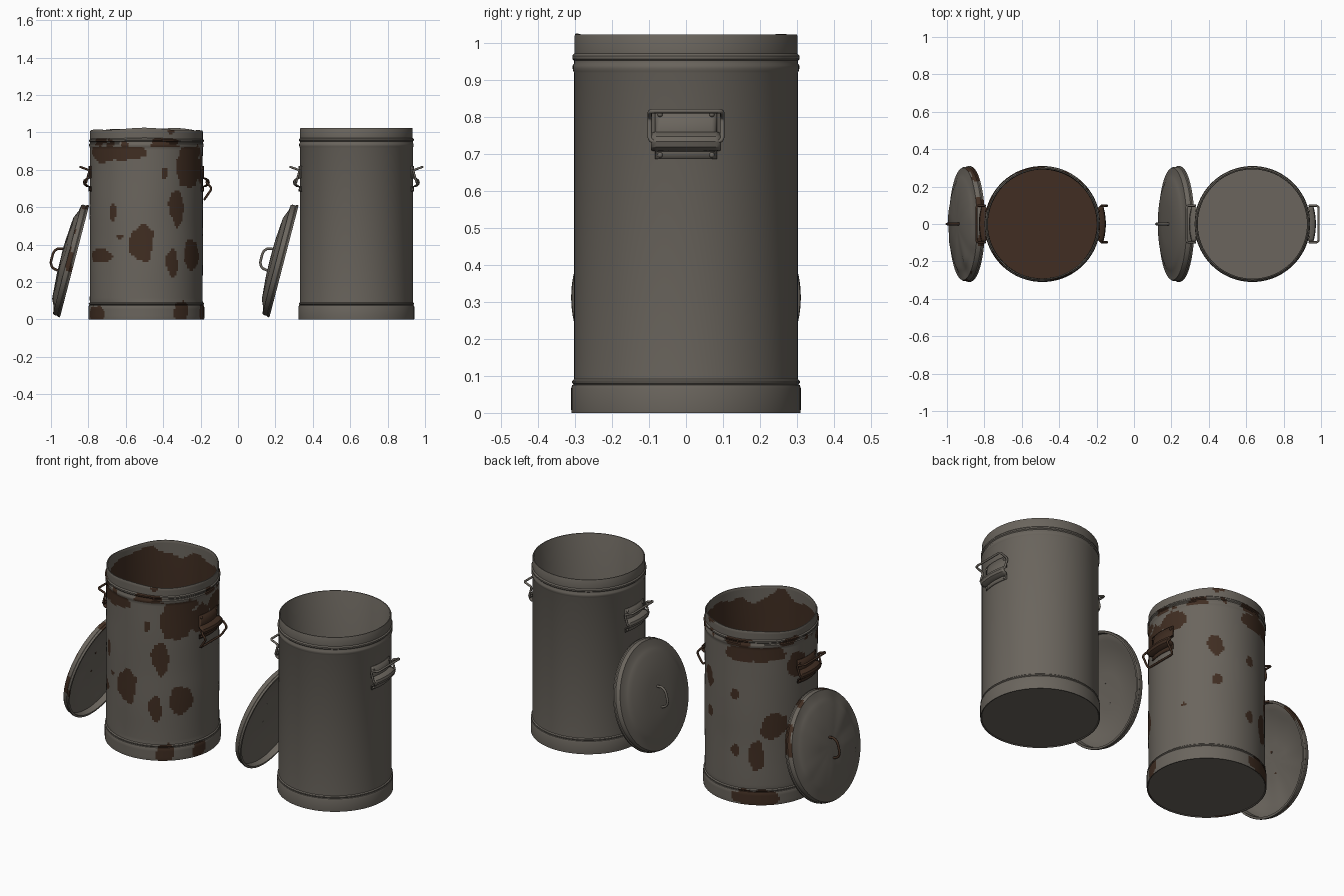
import bpy, bmesh, math
from mathutils import Vector, noise

if "Cube" in bpy.data.objects:
    bpy.data.objects.remove(bpy.data.objects["Cube"])

def material(name, rgb):
    m = bpy.data.materials.new(name)
    m.diffuse_color = (*rgb, 1)
    m.use_nodes = True
    m.node_tree.nodes["Principled BSDF"].inputs["Base Color"].default_value = m.diffuse_color
    return m

STEEL = material("galvanised_grey", (0.145, 0.130, 0.110))
RUST = material("rust_brown", (0.052, 0.027, 0.016))

# Rust patches on the can wall: angle from the front (deg), height, half width (deg), half height
PATCHES = [
    (-39, .89, 38, .045), (19, .78, 4, .035), (50, .80, 20, .10), (32, .60, 9, .10),
    (-36, .57, 4, .05), (-6, .41, 12, .10), (-55, .34, 18, .035), (28, .30, 7, .075),
    (53, .34, 13, .075), (55, .89, 18, .04), (76, .80, 16, .08), (-28, .44, 3, .012),
    (-60, .03, 14, .05), (36, .04, 10, .06), (75, .03, 8, .05), (208, .88, 36, .05),
    (187, .63, 5, .035), (228, .46, 13, .085), (210, .29, 8, .09), (188, .31, 5, .035),
    (149, .68, 8, .06), (150, .48, 5, .03), (210, .04, 24, .06), (255, .80, 13, .07),
    (103, .85, 14, .06), (117, .34, 2, .012),
]

def finish(name, bm, mats, loc=(0, 0, 0), rot=(0, 0, 0), angle=35):
    mesh = bpy.data.meshes.new(name)
    bm.to_mesh(mesh)
    bm.free()
    for m in mats:
        mesh.materials.append(m)
    mesh.shade_smooth()
    mesh.set_sharp_from_angle(angle=math.radians(angle))
    ob = bpy.data.objects.new(name, mesh)
    ob.location, ob.rotation_euler = loc, rot
    bpy.context.collection.objects.link(ob)
    return ob

def lathe(profile, segs, step=None):
    """Revolve an (r, z) profile; tall spans are split into rows of about 'step'."""
    pts = [profile[0]]
    for (r0, z0), (r1, z1) in zip(profile, profile[1:]):
        n = max(1, round(abs(z1 - z0) / step)) if step else 1
        pts += [(r0 + (r1 - r0) * i / n, z0 + (z1 - z0) * i / n) for i in range(1, n + 1)]
    bm = bmesh.new()
    rings = [[bm.verts.new((r * math.cos(a), r * math.sin(a), z))
              for a in (2 * math.pi * k / segs for k in range(segs))] for r, z in pts]
    for a, b in zip(rings, rings[1:]):
        for k in range(segs):
            j = (k + 1) % segs
            bm.faces.new((a[k], a[j], b[j], b[k]))
    bmesh.ops.remove_doubles(bm, verts=bm.verts, dist=1e-5)
    bmesh.ops.recalc_face_normals(bm, faces=bm.faces)
    return bm

def rounded(points, radius, closed):
    """Replace the corners of a path with short arcs."""
    pts, out, n = [Vector(p) for p in points], [], len(points)
    for i, p in enumerate(pts):
        if not closed and i in (0, n - 1):
            out.append(p)
            continue
        a, b = pts[i - 1] - p, pts[(i + 1) % n] - p
        a, b = p + a.normalized() * radius, p + b.normalized() * radius
        for t in (0, .25, .5, .75, 1):
            out.append(a * (1 - t) ** 2 + p * 2 * t * (1 - t) + b * t * t)
    return out

def rod(name, points, radius, mat, loc, rot, closed):
    """Bent wire with a round section."""
    cu = bpy.data.curves.new(name, 'CURVE')
    cu.dimensions, cu.bevel_depth, cu.bevel_resolution = '3D', radius, 3
    cu.use_fill_caps = True
    pts = rounded(points, .014, closed)
    sp = cu.splines.new('POLY')
    sp.points.add(len(pts) - 1)
    for q, p in zip(sp.points, pts):
        q.co = (*p, 1)
    sp.use_cyclic_u = closed
    cu.materials.append(mat)
    ob = bpy.data.objects.new(name, cu)
    ob.location, ob.rotation_euler = loc, rot
    bpy.context.collection.objects.link(ob)

def wall_is_rusty(c, normal):
    r, z = math.hypot(c.x, c.y), c.z
    n = noise.noise(c * 11) + .5 * noise.noise(c * 27)
    if r < .297 and z > .012:                       # inside: bare metal only near the rim
        return z < .95 + .09 * noise.noise(c * 7)
    if normal.z < -.9 and z < .02:
        return False
    if z > .922:                                    # beads and rim
        return n > (.12 if z < .97 else .5)
    phi = math.degrees(math.atan2(c.x, -c.y))
    for a, h, w, t in PATCHES:
        d = (phi - a + 180) % 360 - 180
        if (d / w) ** 2 + ((z - h) / t) ** 2 + .7 * n < 1:
            return True
    return False

CAN = [(0, .004), (.302, .004), (.304, 0), (.309, 0), (.310, .01), (.310, .066), (.307, .075),
       (.304, .077), (.308, .081), (.308, .086), (.302, .091), (.302, .918), (.304, .922),
       (.306, .930), (.306, .938), (.302, .944), (.302, .951), (.307, .956), (.307, .964),
       (.301, .970), (.301, 1.018), (.299, 1.022), (.294, 1.022), (.292, 1.018),
       (.292, .03), (0, .03)]

LID = [(0, .068), (.1, .067), (.23, .058), (.262, .038), (.296, .034), (.297, 0), (.308, 0),
       (.310, .004), (.310, .011), (.305, .016), (.305, .033), (.300, .041), (.270, .045),
       (.250, .053), (.225, .064), (.1, .074), (0, .076)]

LID_TILT = (0, math.radians(-75.4), 0)

# Side handle bail, as (distance from can axis, height): pivot, bend, grip
RAISED = [(.322, .733), (.303, .797), (.353, .815)]
LOWERED = [(.322, .733), (.350, .700), (.311, .642)]

# Bracket section: distance from can axis, height, half width
BRACKET = [(.306, .685, .083), (.306, .708, .083), (.320, .711, .094), (.333, .720, .094),
           (.337, .733, .094), (.333, .745, .094), (.320, .754, .094), (.306, .757, .083),
           (.306, .820, .083)]

def side_handle(name, mat, loc, turn, bail):
    rot = (0, 0, turn)
    # bracket plate pressed around the pivot
    bm = bmesh.new()
    rows = []
    for r, z, w in BRACKET:
        angles = [math.asin(w / r) * k / 6 for k in range(-6, 7)]
        rows.append([bm.verts.new((r * math.cos(a), r * math.sin(a), z)) for a in angles])
    for a, b in zip(rows, rows[1:]):
        for k in range(12):
            bm.faces.new((a[k], a[k + 1], b[k + 1], b[k]))
    # rivets
    for y in (-.07, .07):
        for z in (.696, .806):
            ret = bmesh.ops.create_icosphere(bm, subdivisions=2, radius=.005)
            bmesh.ops.translate(bm, verts=ret["verts"],
                                vec=(math.sqrt(.308 ** 2 - y * y), y, z))
    ob = finish(name + "_bracket", bm, [mat], loc, rot)
    so = ob.modifiers.new("thickness", 'SOLIDIFY')
    so.thickness, so.offset = .005, 0
    # wire bail
    pts = [(x, -.098, z) for x, z in bail] + [(x, .098, z) for x, z in reversed(bail)]
    rod(name + "_bail", pts, .006, mat, loc, rot, True)

def trash_can(prefix, x, lid_x, rusty):
    loc = (x, 0, 0)
    # can body
    bm = lathe(CAN, 180 if rusty else 96, .012 if rusty else None)
    if rusty:
        for f in bm.faces:
            f.material_index = int(wall_is_rusty(f.calc_center_median(), f.normal))
        for v in bm.verts:                          # dents and a bent rim
            a = math.atan2(v.co.y, v.co.x)
            top = max(0, min(1, (v.co.z - .93) / .09))
            if v.co.z > .1:
                k = 1 + .008 * noise.noise(v.co * 4)
                v.co.x *= k
                v.co.y *= k
            v.co.z -= top * (.008 + .007 * math.sin(2 * a + 1.9) + .004 * math.sin(5 * a))
    finish(prefix + "_can_body", bm, [STEEL, RUST], loc)

    # lid leaning against the can
    lid_loc = (lid_x, 0, .31)
    bm = lathe(LID, 128 if rusty else 96)
    if rusty:
        for f in bm.faces:
            c = f.calc_center_median()
            edge = math.hypot(c.x, c.y) > .285
            f.material_index = int(edge and noise.noise(c * 9) > .3)
        for v in bm.verts:
            if v.co.length < .29:
                v.co.z += .008 * noise.noise(Vector((v.co.x, v.co.y, 0)) * 9)
    finish(prefix + "_lid", bm, [STEEL, RUST], lid_loc, LID_TILT)

    # lid handle and side handles
    mat = RUST if rusty else STEEL
    grip = [(.05, 0, .066), (.045, 0, .105), (.02, 0, .122),
            (-.04, 0, .122), (-.065, 0, .105), (-.07, 0, .066)]
    rod(prefix + "_lid_handle", grip, .007, mat, lid_loc, LID_TILT, False)
    side_handle(prefix + "_right_handle", mat, loc, 0, LOWERED if rusty else RAISED)
    side_handle(prefix + "_left_handle", mat, loc, math.pi, RAISED)

trash_can("rusty", -.49, -.874, True)
trash_can("clean", .633, .246, False)
